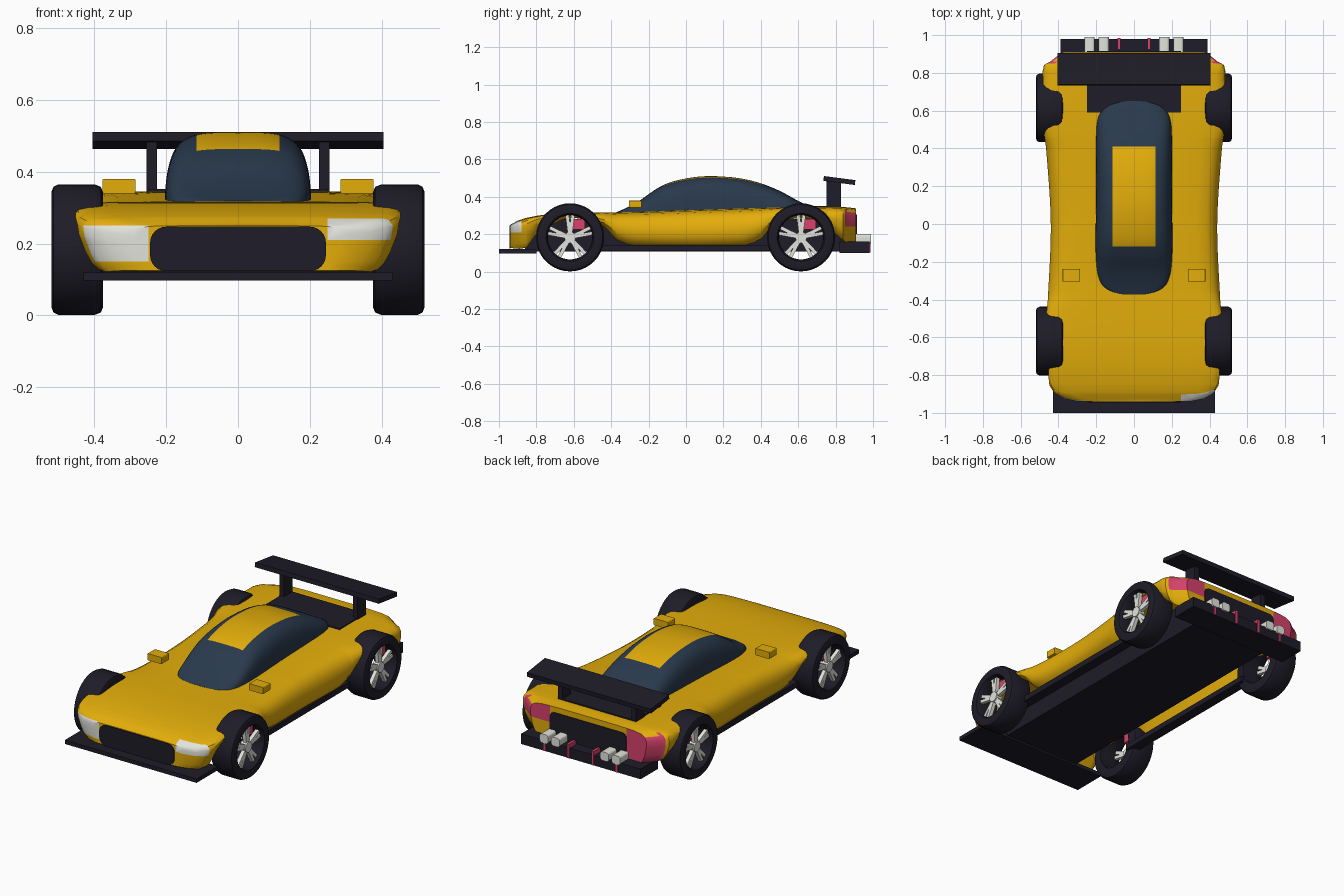
import bpy, bmesh, math
from mathutils import Matrix, Vector

if "Cube" in bpy.data.objects:
    bpy.data.objects.remove(bpy.data.objects["Cube"])


def material(name, rgb):
    m = bpy.data.materials.new(name)
    m.use_nodes = True
    m.diffuse_color = (*rgb, 1)
    m.node_tree.nodes["Principled BSDF"].inputs["Base Color"].default_value = (*rgb, 1)
    return m


YELLOW = material("yellow paint", (.77, .42, .003))
DARK = material("dark trim", (.013, .012, .021))
GLASS = material("blue glass", (.022, .041, .073))
PINK = material("pink red", (.68, .055, .15))
WHITE = material("off white", (.77, .77, .72))
made = []


def finish(name, bm, *mats):
    bmesh.ops.recalc_face_normals(bm, faces=bm.faces)
    me = bpy.data.meshes.new(name)
    bm.to_mesh(me)
    bm.free()
    for m in mats:
        me.materials.append(m)
    ob = bpy.data.objects.new(name, me)
    bpy.context.collection.objects.link(ob)
    made.append(ob)
    return ob


def box(name, mat, x, y, z, tilt=0, corner=0):
    """Box from three ranges; tilt turns it about x, corner rounds edges along y."""
    bm = bmesh.new()
    bmesh.ops.create_cube(bm, size=1)
    size = Matrix.Diagonal([r[1] - r[0] for r in (x, y, z)] + [1])
    mid = Matrix.Translation([(r[0] + r[1]) / 2 for r in (x, y, z)])
    bm.transform(mid @ Matrix.Rotation(tilt, 4, "X") @ size)
    if corner:
        along = [e for e in bm.edges if abs(e.verts[0].co.y - e.verts[1].co.y) > .001]
        bmesh.ops.bevel(bm, geom=along, offset=corner, segments=6, affect="EDGES", profile=.5)
    return finish(name, bm, mat)


def curve(points, t):
    """Smooth value at t through (t, value) points."""
    i = max(k for k in range(len(points) - 1) if k == 0 or points[k][0] <= t)

    def slope(k):
        a, b = points[max(k - 1, 0)], points[min(k + 1, len(points) - 1)]
        return (b[1] - a[1]) / (b[0] - a[0])
    (t0, v0), (t1, v1) = points[i], points[i + 1]
    h = t1 - t0
    u = (t - t0) / h
    ease = u * u * (3 - 2 * u)
    return (v0 + (v1 - v0) * ease + h * slope(i) * u * (1 - u) ** 2
            - h * slope(i + 1) * u * u * (1 - u))


def loft(rings, closed=False):
    bm = bmesh.new()
    rows = [[bm.verts.new(p) for p in r] for r in rings]
    n = len(rows[0])
    pairs = list(zip(rows, rows[1:])) + ([(rows[-1], rows[0])] if closed else [])
    for a, b in pairs:
        for j in range(n):
            k = (j + 1) % n
            bm.faces.new((a[j], a[k], b[k], b[j]))
    if not closed:
        bm.faces.new(rows[0])
        bm.faces.new(rows[-1])
    bmesh.ops.recalc_face_normals(bm, faces=bm.faces)
    return bm


def cut(bm, axis, value, keep):
    """Slice a line across the faces that pass the keep test."""
    normal = Vector((axis == "x", axis == "y", axis == "z"))
    faces = [f for f in bm.faces if keep(f.calc_center_median())]
    geom = {g for f in faces for g in (*f.verts, *f.edges, f)}
    bmesh.ops.bisect_plane(bm, geom=list(geom), plane_co=normal * value, plane_no=normal)


# Body shell: width, top and bottom lines along the length
WIDTH = [(-.94, .3), (-.925, .37), (-.89, .425), (-.85, .448), (-.75, .455), (-.5, .465),
         (-.4, .456), (0, .44), (.4, .465), (.52, .482), (.75, .485), (.84, .48), (.86, .445),
         (.88, .42), (.91, .38)]
TOP = [(-.94, .25), (-.9, .272), (-.85, .288), (-.75, .305), (-.6, .315), (-.3, .318),
       (0, .328), (.5, .343), (.84, .345), (.91, .338)]
BOTTOM = [(-.94, .125), (-.85, .13), (-.8, .2), (-.62, .285), (-.44, .24), (-.37, .17), (-.27, .14),
          (.3, .14), (.4, .175), (.46, .24), (.62, .285), (.8, .2), (.85, .16), (.91, .15)]
# Flared section at the nose blends into a round-shouldered one
FLARED = [(.5, 1), (.8, .985), (.92, .96), (.98, .9), (1, .8), (.99, .6), (.95, .3), (.91, .1), (.87, 0)]
ROUND = [(.5, 1), (.76, .98), (.88, .93), (.95, .83), (.985, .68), (1, .5), (.99, .28), (.95, .1), (.88, 0)]
BLEND = [(-.94, 0), (-.82, 0), (-.5, 1), (.6, 1), (.84, .4), (.91, .4)]
stations = sorted({p[0] for p in WIDTH + BOTTOM} | {-.9 + i * .045 for i in range(40)})
rings = []
for y in stations:
    w, t, b, m = (curve(c, y) for c in (WIDTH, TOP, BOTTOM, BLEND))
    half = [Vector(p).lerp(Vector(q), m) for p, q in zip(FLARED, ROUND)]
    hollow = .8 if -.8 < y < .82 else 0
    shape = [(0, 1), *half, (.83, hollow), (0, hollow), (-.83, hollow)]
    shape += [(-u, v) for u, v in reversed(half)]
    rings.append([(w * u, y, b + (t - b) * v) for u, v in shape])
bm = loft(rings)

# Lamps are cut into the corners, with different heights on each side
nose = lambda c: c.y < -.8
tail = lambda c: c.y > .8
for x in (-.25, .25):
    cut(bm, "x", x, lambda c: nose(c) or tail(c))
cut(bm, "y", -.88, nose)
cut(bm, "y", .85, tail)
for z in (.15, .21, .25, .27):
    cut(bm, "z", z, nose)
for z in (.16, .24):
    cut(bm, "z", z, tail)
bm.normal_update()
for f in bm.faces:
    c = f.calc_center_median()
    left = c.x > 0
    if abs(c.x) < .25:
        continue
    low, high = (.21, .27) if left else (.15, .25)
    if c.y < -.88 and low < c.z < high:
        f.material_index = 1
    if c.y > .85 and c.z > (.24 if left else .16) and f.normal.z < .7:
        f.material_index = 2
finish("body_shell", bm, YELLOW, WHITE, PINK)

# Cabin with painted roof panel
CABIN_W = [(-.372, .1), (-.355, .14), (-.32, .175), (-.25, .197), (-.1, .205), (.1, .202),
           (.5, .202), (.58, .19), (.63, .155), (.655, .09)]
CABIN_T = [(-.372, .318), (-.32, .34), (-.24, .385), (-.17, .435), (-.1, .472), (0, .498), (.1, .51),
           (.2, .508), (.3, .497), (.4, .472), (.5, .432), (.6, .378), (.655, .35)]
rings = []
for i in range(41):
    y = -.372 + i * 1.027 / 40
    w, t = curve(CABIN_W, y), curve(CABIN_T, y)
    ring = []
    for k in range(33):
        a = math.pi * k / 32
        up = abs(math.sin(a)) ** .5
        side = math.copysign(abs(math.cos(a)) ** .5, math.cos(a))
        ring.append((w * side * (1 - .04 * up), y, .3 + (t - .3) * up))
    rings.append(ring)
bm = loft(rings)
for axis, values in (("x", (-.115, .115)), ("y", (-.12, .41))):
    for v in values:
        cut(bm, axis, v, lambda c: c.z > .31)
for f in bm.faces:
    c = f.calc_center_median()
    if abs(c.x) < .115 and -.12 < c.y < .41 and c.z > .4:
        f.material_index = 1
finish("cabin", bm, GLASS, YELLOW)

# Floor, aero parts and end panels
box("floor", DARK, (-.25, .25), (-.86, .86), (.108, .28))
box("front_splitter", DARK, (-.43, .43), (-1, -.8), (.097, .12))
box("rear_diffuser", DARK, (-.39, .39), (.82, .98), (.1, .16))
box("front_grille", DARK, (-.245, .245), (-.945, -.937), (.123, .247), corner=.045)
box("rear_panel", DARK, (-.25, .25), (.907, .915), (.155, .305), corner=.03)
box("engine_cover", DARK, (-.25, .25), (.59, .83), (.335, .352))
box("rear_wing", DARK, (-.405, .405), (.735, .905), (.474, .5), tilt=-.13)

for s, side in ((1, "left"), (-1, "right")):
    def span(a, b):
        return sorted((s * a, s * b))
    box(side + "_skirt", DARK, span(.36, .42), (-.5, .5), (.11, .142))
    box(side + "_wing_strut", DARK, span(.225, .255), (.75, .83), (.34, .49))
    box(side + "_mirror", YELLOW, span(.285, .378), (-.305, -.238), (.34, .38), corner=.004)
    for x in (.16, .235):
        box(side + "_exhaust", WHITE, span(x - .027, x + .027), (.9, .99), (.15, .202), corner=.014)
    for x in (.08, .235):
        box(side + "_diffuser_fin", PINK, span(x - .008, x + .008), (.925, .986), (.102, .185))

    # Wheels
    for end, wy in (("front", -.62), ("rear", .615)):
        name = side + "_" + end
        center = Vector((0, wy, .183))
        profile = [(.378, .12), (.376, .16), (.382, .175), (.4, .182), (.5, .182),
                   (.514, .175), (.52, .16), (.518, .128), (.505, .12), (.46, .118)]
        rings = []
        for k in range(40):
            a = math.tau * k / 40
            rings.append([center + Vector((s * x, r * math.cos(a), r * math.sin(a))) for x, r in profile])
        finish(name + "_tyre", loft(rings, closed=True), DARK)
        bm = bmesh.new()
        bmesh.ops.create_cone(bm, cap_ends=True, segments=24, radius1=.03, radius2=.03, depth=.04)
        bm.transform(Matrix.Translation(center + Vector((s * .485, 0, 0))) @ Matrix.Rotation(math.pi / 2, 4, "Y"))
        finish(name + "_hub", bm, WHITE)
        box(name + "_caliper", PINK, span(.435, .475), (wy + .015, wy + .08), (.225, .28))
        bm = bmesh.new()
        for k in range(10):
            a = math.pi / 2 + math.tau * (k // 2) / 5 + (.13 if k % 2 else -.13)
            spoke = bmesh.ops.create_cube(bm, size=1)["verts"]
            bmesh.ops.transform(bm, verts=spoke, matrix=Matrix.Translation(center + Vector((s * .487, 0, 0)))
                                @ Matrix.Rotation(a, 4, "X") @ Matrix.Translation((0, .067, 0))
                                @ Matrix.Diagonal((.022, .105, .019, 1)))
        finish(name + "_spokes", bm, WHITE)

# Smooth shading with sharp creases
bpy.ops.object.select_all(action="DESELECT")
for ob in made:
    ob.select_set(True)
bpy.context.view_layer.objects.active = made[0]
bpy.ops.object.shade_smooth_by_angle(angle=math.radians(35))
